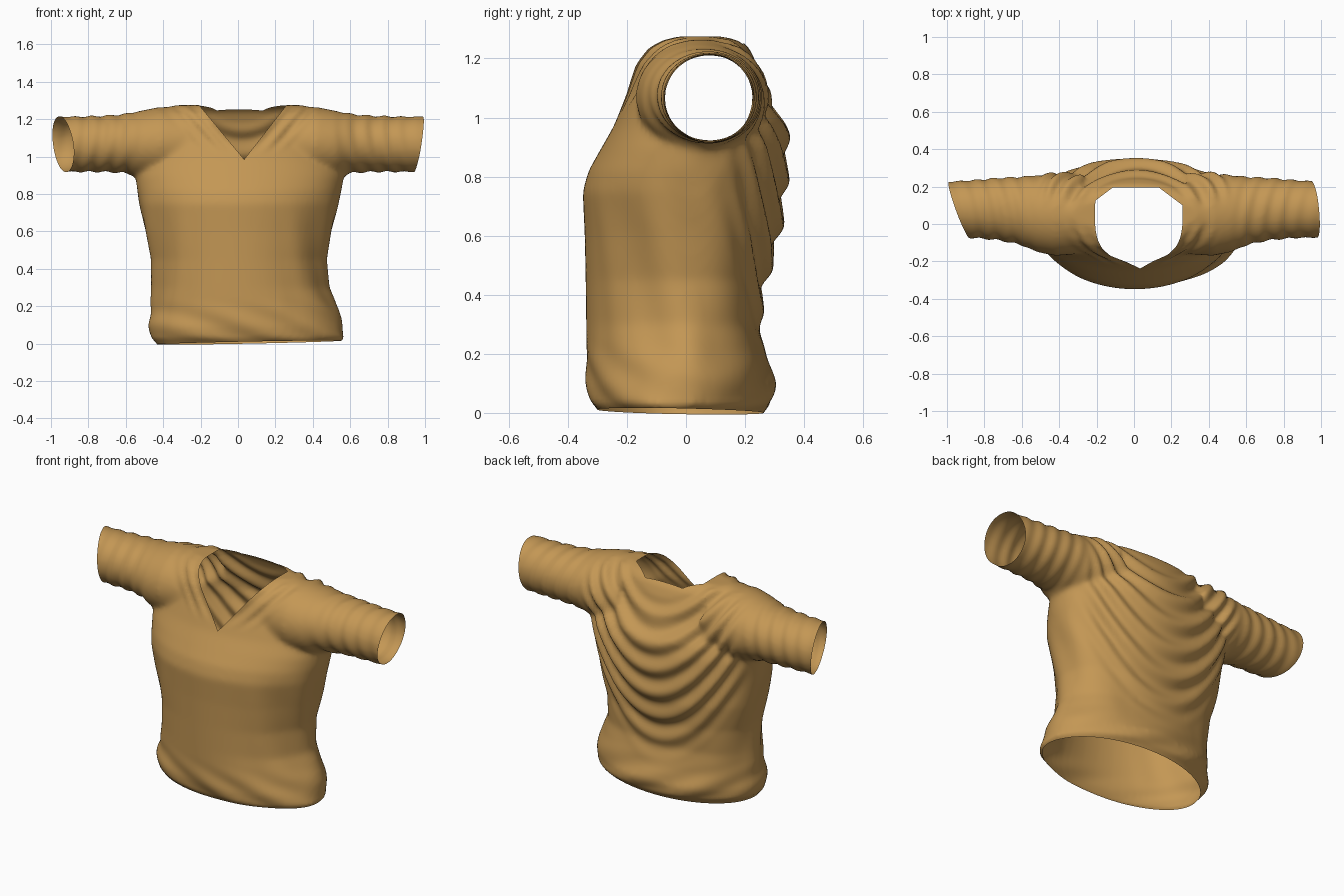
import bpy, bmesh, math
from mathutils import Vector

if "Cube" in bpy.data.objects:
    bpy.data.objects.remove(bpy.data.objects["Cube"])

SEG = 64


def loft(bm, rings):
    """Skin closed rings of points into a capped tube."""
    loops = [[bm.verts.new(p) for p in ring] for ring in rings]
    for a, b in zip(loops, loops[1:]):
        for i in range(SEG):
            j = (i + 1) % SEG
            bm.faces.new((a[i], a[j], b[j], b[i]))
    bm.faces.new(loops[0][::-1])
    bm.faces.new(loops[-1])


def ramp(v, lo, hi):
    t = min(max((v - lo) / (hi - lo), 0), 1)
    return t * t * (3 - 2 * t)


def cut(bm, faces, co, no, clear=False):
    geom = set(faces)
    for f in faces:
        geom.update(f.edges)
        geom.update(f.verts)
    bmesh.ops.bisect_plane(bm, geom=list(geom), plane_co=co, plane_no=no,
                           clear_outer=clear, dist=1e-5)


# Torso rings: z, left x, right x, front y, back y, y of the widest point
TORSO = [
    (-0.05, -0.42, 0.50, -0.26, 0.24, -0.03),
    (0.00, -0.43, 0.53, -0.29, 0.26, -0.04),
    (0.03, -0.47, 0.575, -0.32, 0.29, -0.04),
    (0.09, -0.475, 0.56, -0.335, 0.305, -0.03),
    (0.18, -0.465, 0.535, -0.337, 0.275, 0.0),
    (0.30, -0.46, 0.485, -0.338, 0.25, 0.02),
    (0.45, -0.465, 0.475, -0.34, 0.27, 0.02),
    (0.60, -0.50, 0.505, -0.343, 0.315, 0.02),
    (0.75, -0.53, 0.54, -0.35, 0.335, 0.02),
    (0.82, -0.54, 0.555, -0.33, 0.34, 0.03),
    (0.90, -0.55, 0.565, -0.285, 0.345, 0.04),
    (0.97, -0.54, 0.55, -0.245, 0.335, 0.05),
    (1.08, -0.50, 0.51, -0.20, 0.275, 0.05),
    (1.18, -0.47, 0.48, -0.175, 0.24, 0.05),
    (1.235, -0.43, 0.44, -0.14, 0.215, 0.05),
    (1.262, -0.39, 0.40, -0.09, 0.185, 0.05),
    (1.275, -0.33, 0.34, -0.04, 0.14, 0.05),
]
# Sleeve rings: distance out, centre y, centre z, half depth, half height
SLEEVE = [
    (0.28, 0.05, 1.07, 0.21, 0.19),
    (0.42, 0.05, 1.07, 0.22, 0.195),
    (0.52, 0.055, 1.065, 0.205, 0.18),
    (0.60, 0.07, 1.07, 0.183, 0.158),
    (0.72, 0.08, 1.068, 0.167, 0.15),
    (0.86, 0.08, 1.066, 0.155, 0.148),
    (1.08, 0.075, 1.066, 0.146, 0.149),
]

bm = bmesh.new()
angles = [2 * math.pi * i / SEG for i in range(SEG)]
rings = []
for z, xl, xr, yf, yb, yc in TORSO:
    cx, hw = (xl + xr) / 2, (xr - xl) / 2
    rings.append([(cx + hw * math.cos(a),
                   yc + math.sin(a) * (yb - yc if math.sin(a) > 0 else yc - yf), z)
                  for a in angles])
loft(bm, rings)
for side in (-1, 1):
    loft(bm, [[(side * d, cy + ry * math.cos(a), cz + rz * math.sin(a)) for a in angles]
              for d, cy, cz, ry, rz in SLEEVE])
bmesh.ops.recalc_face_normals(bm, faces=bm.faces)
mesh = bpy.data.meshes.new("shirt_body")
bm.to_mesh(mesh)
bm.free()
shirt = bpy.data.objects.new("shirt", mesh)
bpy.context.collection.objects.link(shirt)

# Fuse torso and sleeves into one smooth skin
remesh = shirt.modifiers.new("fuse", 'REMESH')
remesh.mode = 'VOXEL'
remesh.voxel_size = 0.014
smooth = shirt.modifiers.new("soften", 'SMOOTH')
smooth.factor = 0.5
smooth.iterations = 10
graph = bpy.context.evaluated_depsgraph_get()
skin = bpy.data.meshes.new_from_object(shirt.evaluated_get(graph))
shirt.modifiers.clear()
shirt.data = skin

bm = bmesh.new()
bm.from_mesh(skin)
bm.normal_update()

# Cloth folds
moves = []
for v in bm.verts:
    x, y, z = v.co
    n = v.normal
    d = 0.0
    # draped curves hanging across the back
    s = z - 1.9 * x * x + 0.08 * x
    w = ramp(n.y, 0.1, 0.7) * ramp(s, 0.15, 0.45) * (1 - ramp(s, 1.08, 1.2)) * (1 - ramp(abs(x), 0.4, 0.55))
    d += 0.013 * w * math.sin(s * 2 * math.pi / 0.15)
    # slanting creases on the sleeves
    w = ramp(abs(x), 0.5, 0.62) * (1 - 0.5 * ramp(abs(x), 0.8, 0.95))
    d += 0.004 * w * math.sin(70 * abs(x) + 14 * (z - y))
    # folds beside the neckline
    s = z - 0.985 - 1.15 * abs(x - 0.03)
    w = ramp(-n.y, 0.1, 0.5) * ramp(z, 1.0, 1.1) * ramp(s, -0.28, -0.1)
    d += 0.005 * w * math.sin(s * 60)
    # rumpled hem and soft lengthwise folds at the sides
    d += 0.006 * (1 - ramp(z, 0.1, 0.25)) * ramp(z, 0.0, 0.05) * math.sin(17 * x + 35 * z + 9 * y)
    w = ramp(abs(x), 0.22, 0.34) * ramp(z, 0.08, 0.25) * (1 - ramp(z, 0.6, 0.85))
    d += 0.006 * w * math.sin(30 * y + 7 * z)
    moves.append((v, n * d))
for v, m in moves:
    v.co += m

# Open hem and slanted cuffs
cut(bm, bm.faces[:], (0, 0, 0.004), (0.02, -0.02, -1), True)
cut(bm, [f for f in bm.faces if f.calc_center_median().x < -0.7],
    (-0.935, 0.075, 1.066), (-1, -0.36, -0.12), True)
cut(bm, [f for f in bm.faces if f.calc_center_median().x > 0.7],
    (0.966, 0.075, 1.066), (1, 0.10, -0.16), True)

# V-neck opening bounded by five planes
NECK = [(Vector((0.033, 0, 0.985)), Vector((1, 0, -0.78)).normalized()),
        (Vector((0.033, 0, 0.985)), Vector((-1, 0, -0.83)).normalized()),
        (Vector((0, 0.195, 0)), Vector((0, 1, 0))),
        (Vector((0.14, 0.19, 0)), Vector((0.6, 0.8, 0))),
        (Vector((-0.12, 0.19, 0)), Vector((-0.6, 0.8, 0)))]


def near_neck(f):
    c = f.calc_center_median()
    return c.z > 0.95 and abs(c.x) < 0.3


for co, no in NECK:
    cut(bm, [f for f in bm.faces if near_neck(f)], co, no)
hole = [f for f in bm.faces if near_neck(f)
        and all((f.calc_center_median() - co).dot(no) < 0 for co, no in NECK)]
bmesh.ops.delete(bm, geom=hole, context='FACES')

for f in bm.faces:
    f.smooth = True
bm.to_mesh(skin)
bm.free()

cloth = bpy.data.materials.new("tan cloth")
cloth.diffuse_color = (0.55, 0.31, 0.09, 1)
cloth.use_nodes = True
cloth.node_tree.nodes["Principled BSDF"].inputs["Base Color"].default_value = cloth.diffuse_color
skin.materials.clear()
skin.materials.append(cloth)
